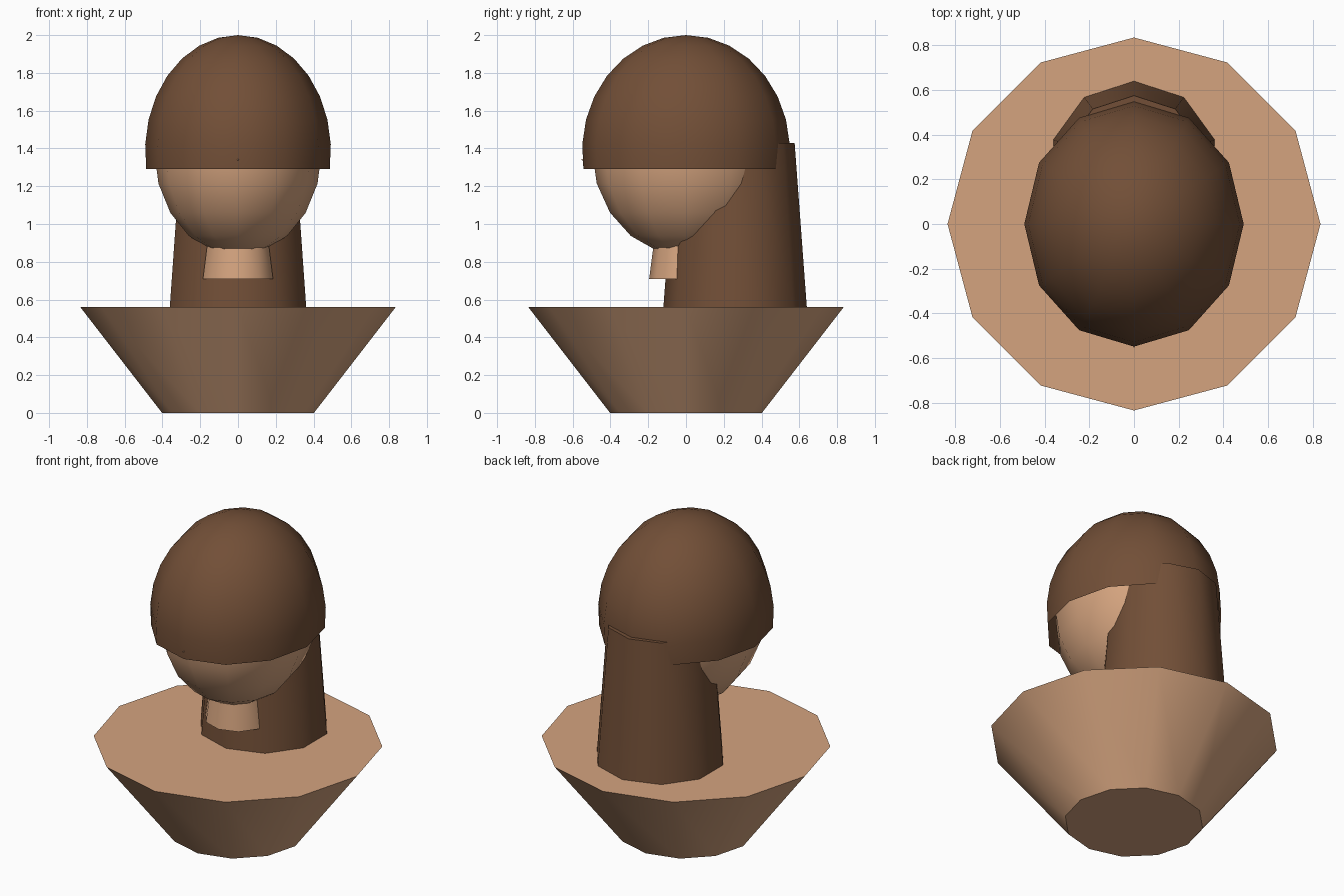
import bpy, bmesh, math

if "Cube" in bpy.data.objects:
    bpy.data.objects.remove(bpy.data.objects["Cube"])


def material(name, srgb):
    mat = bpy.data.materials.new(name)
    lin = [((c / 255 + 0.055) / 1.055) ** 2.4 for c in srgb]
    mat.diffuse_color = (*lin, 1)
    mat.use_nodes = True
    mat.node_tree.nodes["Principled BSDF"].inputs["Base Color"].default_value = mat.diffuse_color
    return mat


SKIN = material("skin tan", (213, 164, 127))
HAIR = material("hair brown", (114, 79, 55))


def lathe(name, profile, sides, mat, loc=(0, 0, 0), scale=(1, 1, 1), closed=True):
    """Turn (radius, z) points, listed bottom to top, around z."""
    bm = bmesh.new()
    rings = []
    for r, z in profile:
        if r < 1e-5:
            rings.append([bm.verts.new((0, 0, z * scale[2]))] * sides)
            continue
        angles = [2 * math.pi * i / sides for i in range(sides)]
        rings.append([bm.verts.new((r * math.sin(a) * scale[0],
                                    r * math.cos(a) * scale[1],
                                    z * scale[2])) for a in angles])
    for low, high in zip(rings, rings[1:]):
        for i in range(sides):
            j = (i + 1) % sides
            quad = [low[i], low[j], high[j], high[i]]
            bm.faces.new(list(dict.fromkeys(quad)))
    if closed:
        for ring in (rings[0], rings[-1]):
            if len(set(ring)) > 2:
                bm.faces.new(ring)
    bmesh.ops.recalc_face_normals(bm, faces=bm.faces)
    mesh = bpy.data.meshes.new(name)
    bm.to_mesh(mesh)
    bm.free()
    mesh.materials.append(mat)
    obj = bpy.data.objects.new(name, mesh)
    obj.location = loc
    bpy.context.collection.objects.link(obj)
    bpy.ops.object.select_all(action='DESELECT')
    obj.select_set(True)
    bpy.context.view_layer.objects.active = obj
    bpy.ops.object.shade_smooth_by_angle(angle=math.radians(40))
    return obj


def arc(start, end, steps):
    """Unit circle profile between two elevations in degrees."""
    out = []
    for i in range(steps + 1):
        e = math.radians(start + (end - start) * i / steps)
        out.append((math.cos(e), math.sin(e)))
    return out


HEAD_Z = 1.386

# Shoulders: tapered base
lathe("shoulders", [(0.402, 0), (0.835, 0.56)], 12, SKIN)

# Neck, partly sunk in the head and the long hair
lathe("neck", [(0.195, 0.71), (0.165, 0.94)], 10, SKIN)

# Egg-shaped head
lathe("head", arc(-90, 90, 10), 12, SKIN, (0, 0, HEAD_Z), (0.443, 0.497, 0.555))

# Hair cap: open shell reaching just below the widest line
lathe("hair_cap", arc(-9, 90, 8), 12, HAIR, (0, 0, HEAD_Z),
      (0.492, 0.55, 0.614), closed=False)

# Long hair falling behind the head
lathe("back_hair", [(0.38, 0.555), (0.315, 1.43)], 10, HAIR, (0, 0.26, 0))

# Nose: its tip just breaks through the cap
nose = lathe("nose", [(0.035, 0), (0, 0.107)], 8, SKIN, (0, -0.45, 1.34))
nose.rotation_euler = (math.radians(90), 0, 0)
